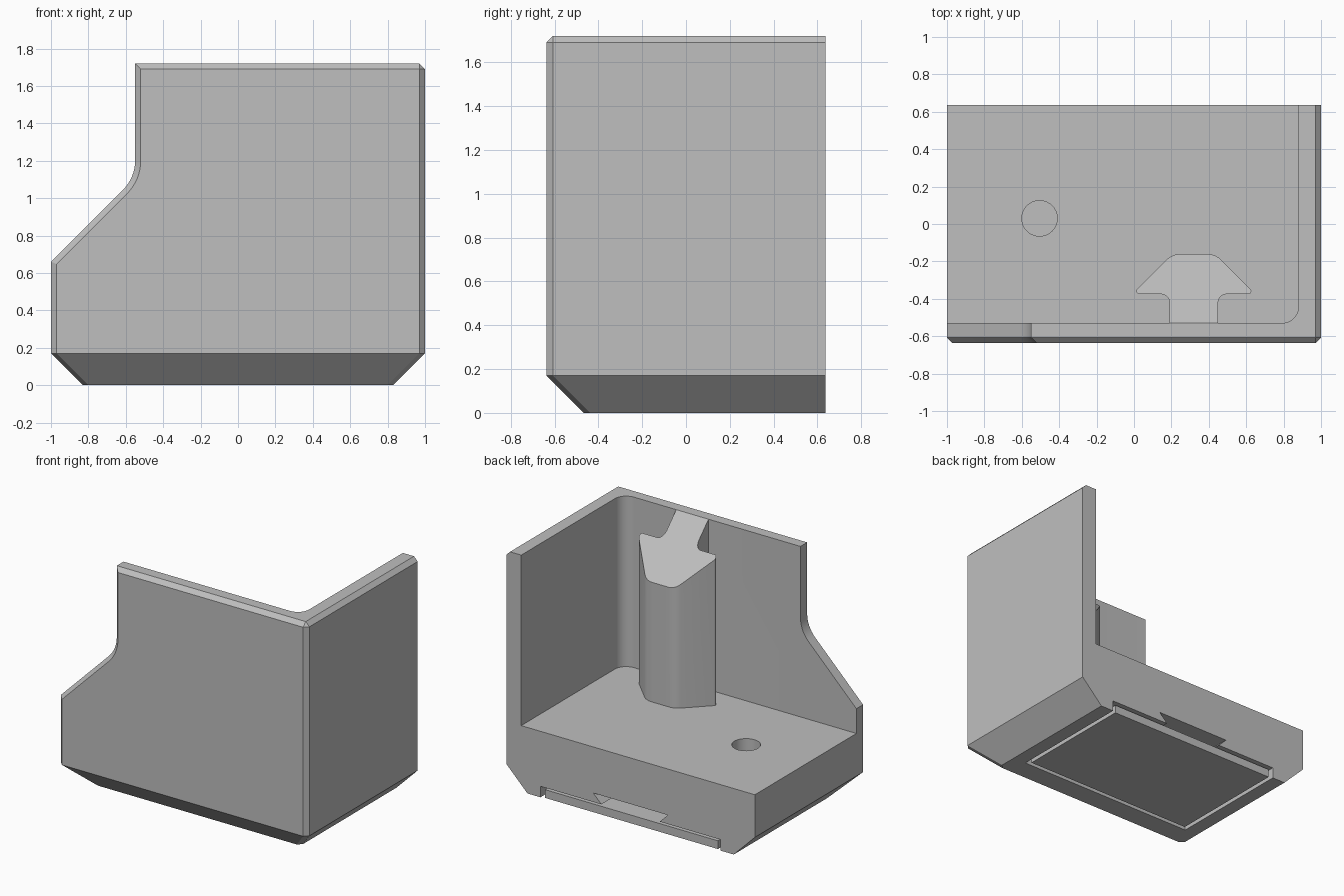
import bpy, bmesh
from math import pi, sin, cos, radians
from mathutils import Vector

cube = bpy.data.objects.get("Cube")
if cube:
    bpy.data.objects.remove(cube, do_unlink=True)

HALF_D = 0.637      # half depth
TOP = 1.72
FLOOR = 0.48
SKIRT = 0.17        # height of the bottom chamfer
EDGE = 0.03         # small edge chamfer

gray = bpy.data.materials.new("light gray")
gray.use_nodes = True
gray.diffuse_color = (0.52, 0.52, 0.52, 1)
gray.node_tree.nodes["Principled BSDF"].inputs["Base Color"].default_value = gray.diffuse_color


def rounded(points, steps=8):
    """Outline from (a, b, radius) corners, rounding each corner with a radius."""
    out = []
    for i, (a, b, r) in enumerate(points):
        p = Vector((a, b))
        if r == 0:
            out.append(p)
            continue
        u = (Vector(points[i - 1][:2]) - p).normalized()
        v = (Vector(points[(i + 1) % len(points)][:2]) - p).normalized()
        half = u.angle(v) / 2
        mid = (u + v).normalized()
        center = p + mid * (r / sin(half))
        start = p + u * (r * cos(half) / sin(half)) - center
        end = p + v * (r * cos(half) / sin(half)) - center
        total = start.angle(end)
        for k in range(steps + 1):
            t = k / steps
            out.append(center + (start * sin((1 - t) * total) + end * sin(t * total)) / sin(total))
    return out


def prism(outline, low, high, axis="z"):
    """Extrude an outline along z, or an x-z outline along y."""
    bm = bmesh.new()
    place = (lambda p, h: (p[0], p[1], h)) if axis == "z" else (lambda p, h: (p[0], h, p[1]))
    face = bm.faces.new([bm.verts.new(place(p, low)) for p in outline])
    ext = bmesh.ops.extrude_face_region(bm, geom=[face])
    shift = (0, 0, high - low) if axis == "z" else (0, high - low, 0)
    bmesh.ops.translate(bm, vec=shift, verts=[g for g in ext["geom"] if isinstance(g, bmesh.types.BMVert)])
    bmesh.ops.recalc_face_normals(bm, faces=bm.faces)
    return bm


def slice_off(bm, co, normal):
    """Remove everything beyond a plane and cap the cut."""
    cut = bmesh.ops.bisect_plane(bm, geom=bm.verts[:] + bm.edges[:] + bm.faces[:],
                                 plane_co=co, plane_no=normal, clear_outer=True)
    edges = [g for g in cut["geom_cut"] if isinstance(g, bmesh.types.BMEdge)]
    bmesh.ops.contextual_create(bm, geom=edges)
    bmesh.ops.recalc_face_normals(bm, faces=bm.faces)


def make(name, bm):
    mesh = bpy.data.meshes.new(name)
    bm.to_mesh(mesh)
    bm.free()
    obj = bpy.data.objects.new(name, mesh)
    bpy.context.collection.objects.link(obj)
    mesh.materials.append(gray)
    return obj


def select(obj):
    bpy.ops.object.select_all(action="DESELECT")
    obj.select_set(True)
    bpy.context.view_layer.objects.active = obj


def carve(obj, name, bm):
    cutter = make(name, bm)
    cutter.hide_render = True
    select(obj)
    mod = obj.modifiers.new(name, "BOOLEAN")
    mod.operation = "DIFFERENCE"
    mod.solver = "EXACT"
    mod.object = cutter
    bpy.ops.object.modifier_apply(modifier=mod.name)
    bpy.data.objects.remove(cutter, do_unlink=True)


def box(x, y0, y1, z0, z1):
    return prism([(-x, y0), (x, y0), (x, y1), (-x, y1)], z0, z1)


# Housing: stepped front outline pulled to the back
outline = rounded([(-1, 0, 0), (1, 0, 0), (1, TOP, 0), (-0.55, TOP, 0),
                   (-0.55, 1.11, 0.22), (-1, 0.66, 0)])
bm = prism(outline, -HALF_D, HALF_D, "y")

# Small chamfer round the front outline and along the upper side edge
chamfer = []
for e in bm.edges:
    a, b = (v.co for v in e.verts)
    front = max(a.y, b.y) < -HALF_D + 0.001 and max(a.z, b.z) > 0.001
    side = min(a.x, b.x) > 0.999 and min(a.z, b.z) > TOP - 0.001
    if front or side:
        chamfer.append(e)
bmesh.ops.bevel(bm, geom=chamfer, offset=EDGE, offset_type="OFFSET", segments=1,
                profile=0.5, affect="EDGES")

# Sloped skirt below, with matching corner facets
slice_off(bm, (0, -HALF_D, SKIRT), (0, -1, -1))
for s in (-1, 1):
    slice_off(bm, (s, 0, SKIRT), (s, 0, -1))
    slice_off(bm, (s, -HALF_D + EDGE, SKIRT), (s, -1, -2))
housing = make("housing", bm)

# Open interior leaving the front wall, one side wall and a thick floor
carve(housing, "interior_cutter",
      prism(rounded([(-2, -0.53, 0), (0.88, -0.53, 0.09), (0.88, 2, 0), (-2, 2, 0)]), FLOOR, 3))

# Round hole in the floor
circle = [(-0.505 + 0.095 * cos(2 * pi * k / 40), 0.03 + 0.095 * sin(2 * pi * k / 40)) for k in range(40)]
carve(housing, "hole_cutter", prism(circle, 0.2, 1))

# Recess underneath, open at the back, with a dovetail notch above it
carve(housing, "recess_cutter", box(0.725, -0.31, 1, -0.5, 0.08))
carve(housing, "dovetail_cutter",
      prism([(-0.225, 0.07), (0.225, 0.07), (0.3, 0.145), (-0.3, 0.145)], 0.1, 1, "y"))

# Sliding cover inside the recess
cover = make("bottom_cover", box(0.695, -0.28, HALF_D - 0.01, 0, 0.06))

# Arrow-shaped post against the front wall, with a sloping top
half = [(0.13, -0.56, 0), (0.13, -0.375, 0.045), (0.33, -0.375, 0.016), (0.115, -0.16, 0.11)]
post_outline = rounded([(0.32 + x, y, r) for x, y, r in half]
                       + [(0.32 - x, y, r) for x, y, r in reversed(half)])
bm = prism(post_outline, FLOOR - 0.02, TOP - 0.0)
slice_off(bm, (0, -0.53, TOP), (0, 1, 1))
post = make("arrow_post", bm)

for obj in (housing, cover, post):
    select(obj)
    bpy.ops.object.shade_smooth_by_angle(angle=radians(25))
